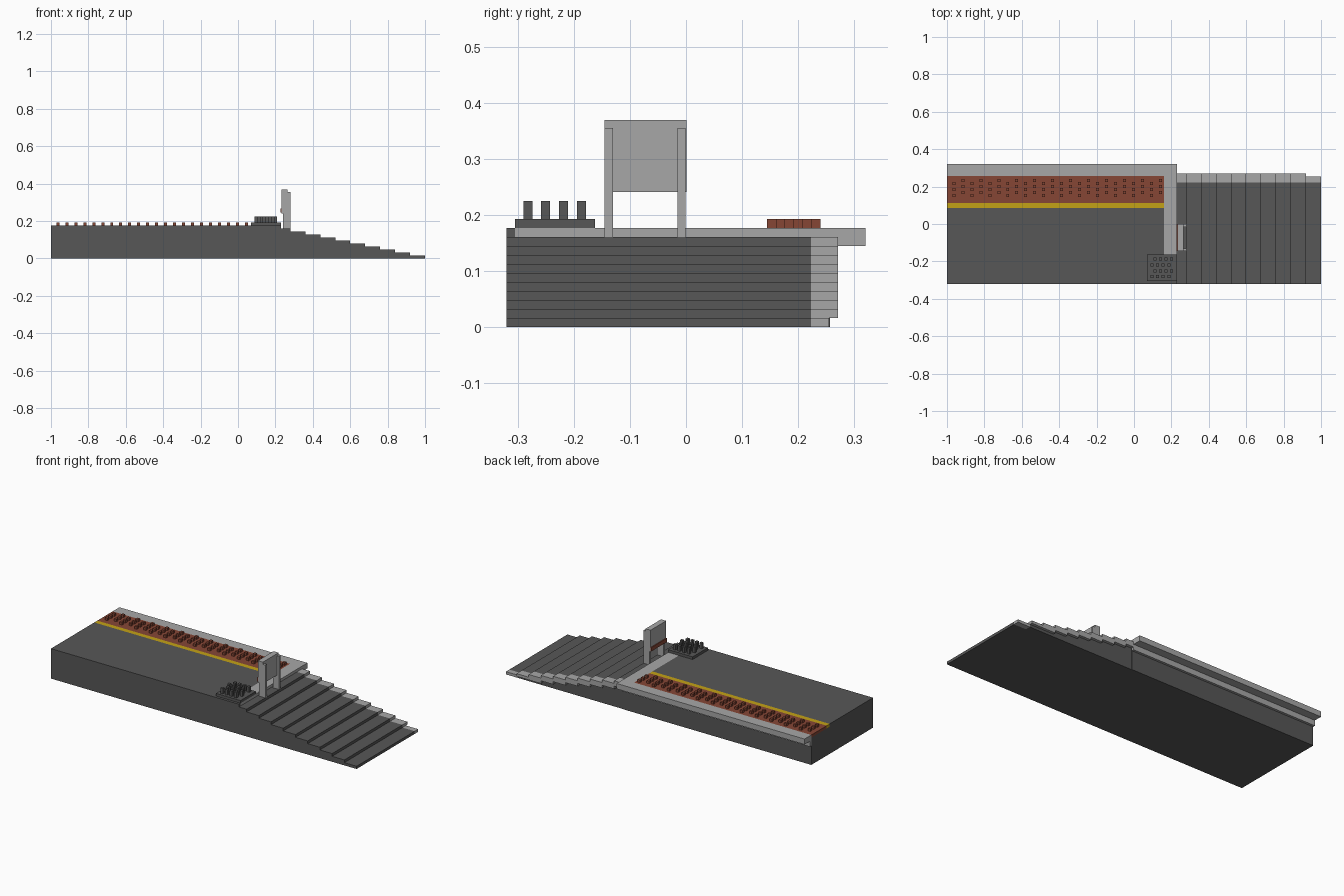
import bpy
import bmesh
from mathutils import Matrix, Vector

cube = bpy.data.objects.get("Cube")
if cube:
    bpy.data.objects.remove(cube, do_unlink=True)


def material(name, rgb):
    m = bpy.data.materials.new(name)
    m.use_nodes = True
    m.diffuse_color = (*rgb, 1)
    m.node_tree.nodes["Principled BSDF"].inputs["Base Color"].default_value = (*rgb, 1)
    return m


DARK = material("dark grey", (0.095, 0.095, 0.095))
LIGHT = material("light grey", (0.39, 0.39, 0.39))
BROWN = material("red brown", (0.24, 0.062, 0.036))
YELLOW = material("yellow", (0.55, 0.36, 0.008))


def boxes(name, mat, spans):
    """One object from boxes given as (x0, x1, y0, y1, z0, z1)."""
    bm = bmesh.new()
    for x0, x1, y0, y1, z0, z1 in spans:
        centre = Vector(((x0 + x1) / 2, (y0 + y1) / 2, (z0 + z1) / 2))
        size = Matrix.Diagonal((x1 - x0, y1 - y0, z1 - z0, 1))
        bmesh.ops.create_cube(bm, size=1, matrix=Matrix.Translation(centre) @ size)
    mesh = bpy.data.meshes.new(name)
    bm.to_mesh(mesh)
    bm.free()
    mesh.materials.append(mat)
    obj = bpy.data.objects.new(name, mesh)
    bpy.context.collection.objects.link(obj)
    return obj


PLATE = 0.0161        # height of one layer
TOP = 11 * PLATE      # deck height
DECK = 10 * PLATE     # underside of the deck layer
FRONT, WALL = -0.32, 0.257
END = 0.23            # where the platform meets the ramp

# Platform body and its paved top layer
boxes("platform_body", DARK, [(-1, END, FRONT, WALL, 0, DECK)])
boxes("platform_deck", DARK, [(-1, 0.16, FRONT, 0.085, DECK, TOP),
                              (0.16, END, FRONT, -0.305, DECK, TOP)])
boxes("warning_line", YELLOW, [(-1, 0.16, 0.085, 0.113, DECK, TOP)])
boxes("tactile_strip", BROWN, [(-1, 0.16, 0.113, WALL, DECK, TOP)])

# Pale edging along the track side and across the platform end
boxes("platform_edge", LIGHT, [(-1, END, WALL, 0.32, 9 * PLATE, TOP)])
boxes("end_edging", LIGHT, [(0.16, END, -0.305, WALL, DECK, TOP)])
boxes("edge_support_course", LIGHT, [(-1, END, WALL, 0.271, 7 * PLATE, 9 * PLATE)])

# Staggered bumps on the tactile strip
bumps = []
for col in range(24):
    x = -0.963 + 0.048 * col
    for row in range(3):
        y = 0.152 + 0.016 * (2 * row + col % 2)
        bumps.append((x - 0.008, x + 0.008, y - 0.008, y + 0.008, TOP, TOP + 0.0155))
boxes("tactile_bumps", BROWN, bumps)

# Stepped ramp: each step has a dark body and a pale overhanging side strip
steps, strips = [], []
for k in range(1, 11):
    x1 = 1 - 0.08 * (k - 1)
    x0 = max(x1 - 0.08, END)
    h = k * PLATE
    low = max(h - 2 * PLATE, 0 if k == 1 else PLATE)
    steps.append((x0, x1, FRONT, 0.223, 0, h))
    if low > 0:
        steps.append((x0, x1, 0.223, 0.255, 0, low))
    strips.append((x0, x1, 0.223, 0.255 if k == 1 else 0.271, low, h))
boxes("ramp_steps", DARK, steps)
boxes("ramp_edging", LIGHT, strips)

# Spiked mat in the front corner
boxes("spike_mat", DARK, [(0.07, END, -0.305, -0.162, TOP, 0.193)])
spikes = []
for row in range(4):
    y = -0.282 + 0.032 * row
    for col in range(4):
        x = 0.096 + 0.03 * col + 0.015 * (row % 2)
        spikes.append((x - 0.008, x + 0.008, y - 0.008, y + 0.008, 0.193, 0.225))
boxes("mat_spikes", DARK, spikes)

# Sign on two posts at the head of the ramp
boxes("sign_posts", LIGHT, [(0.24, 0.28, y, y + 0.0145, DECK, 0.355)
                            for y in (-0.145, -0.0155)])
boxes("sign_board", LIGHT, [(0.232, 0.265, -0.1455, 0.0005, 0.241, 0.369)])
boxes("sign_stripe", BROWN, [(0.227, 0.232, -0.145, 0, 0.245, 0.268)])
